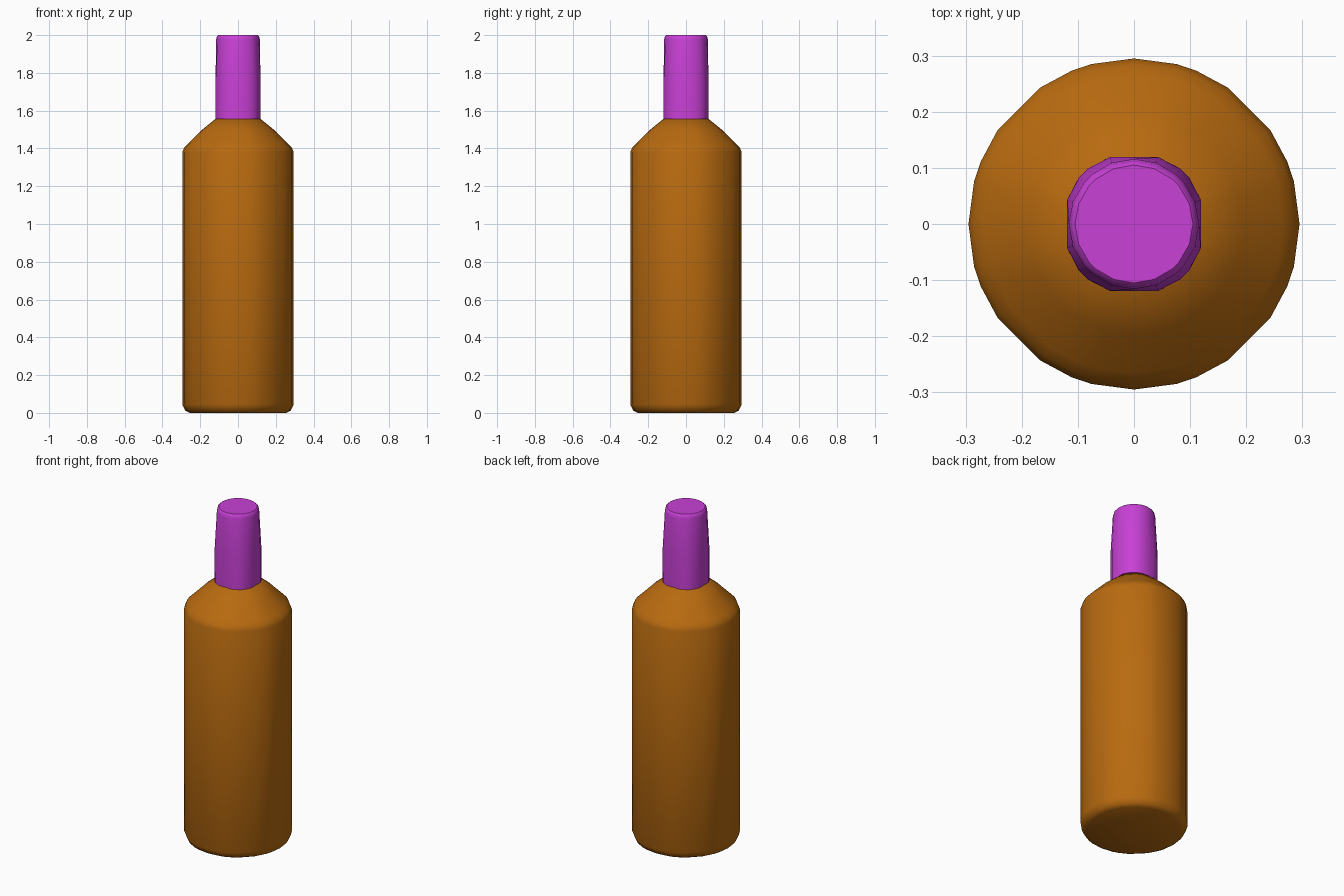
import bpy
import bmesh
from math import cos, sin, radians

cube = bpy.data.objects.get("Cube")
if cube:
    bpy.data.objects.remove(cube, do_unlink=True)


def make_material(name, color):
    mat = bpy.data.materials.new(name)
    mat.use_nodes = True
    mat.diffuse_color = color
    mat.node_tree.nodes["Principled BSDF"].inputs["Base Color"].default_value = color
    return mat


def lathe(name, profile, quadrant, mat, flat=1.0, smooth=40):
    """Stack rings of (radius, z); quadrant angles repeat four times.
    flat limits the half width, which squares off the wider rings."""
    angles = [radians(a + 90 * q) for q in range(4) for a in quadrant]
    bm = bmesh.new()
    rings = []
    for radius, z in profile:
        ring = []
        for a in angles:
            r = min(radius, flat / max(abs(cos(a)), abs(sin(a))))
            ring.append(bm.verts.new((r * cos(a), r * sin(a), z)))
        rings.append(ring)
    count = len(angles)
    for low, high in zip(rings, rings[1:]):
        for i in range(count):
            j = (i + 1) % count
            bm.faces.new((low[i], low[j], high[j], high[i]))
    bm.faces.new(rings[0][::-1])
    bm.faces.new(rings[-1])
    mesh = bpy.data.meshes.new(name)
    bm.to_mesh(mesh)
    bm.free()
    mesh.materials.append(mat)
    obj = bpy.data.objects.new(name, mesh)
    bpy.context.collection.objects.link(obj)
    bpy.ops.object.select_all(action="DESELECT")
    obj.select_set(True)
    bpy.context.view_layer.objects.active = obj
    bpy.ops.object.shade_smooth_by_angle(angle=radians(smooth))
    return obj


amber = make_material("amber brown", (0.48, 0.145, 0.005, 1))
purple = make_material("bright purple", (0.58, 0.052, 0.67, 1))

# Body with a rounded foot and sloping shoulder
lathe("bottle_body",
      [(0.255, 0), (0.28, 0.013), (0.295, 0.045), (0.295, 1.38),
       (0.285, 1.405), (0.265, 1.425), (0.195, 1.495), (0.115, 1.56)],
      [0, 15, 22, 34.5, 55.5, 68, 75], amber)

# Wrapped neck, squarish at the base and round at the top
lathe("neck_wrap",
      [(0.129, 1.555), (0.128, 1.75), (0.116, 1.975), (0.112, 1.993), (0.105, 2)],
      [0, 20, 40, 50, 70], purple, flat=0.119)
